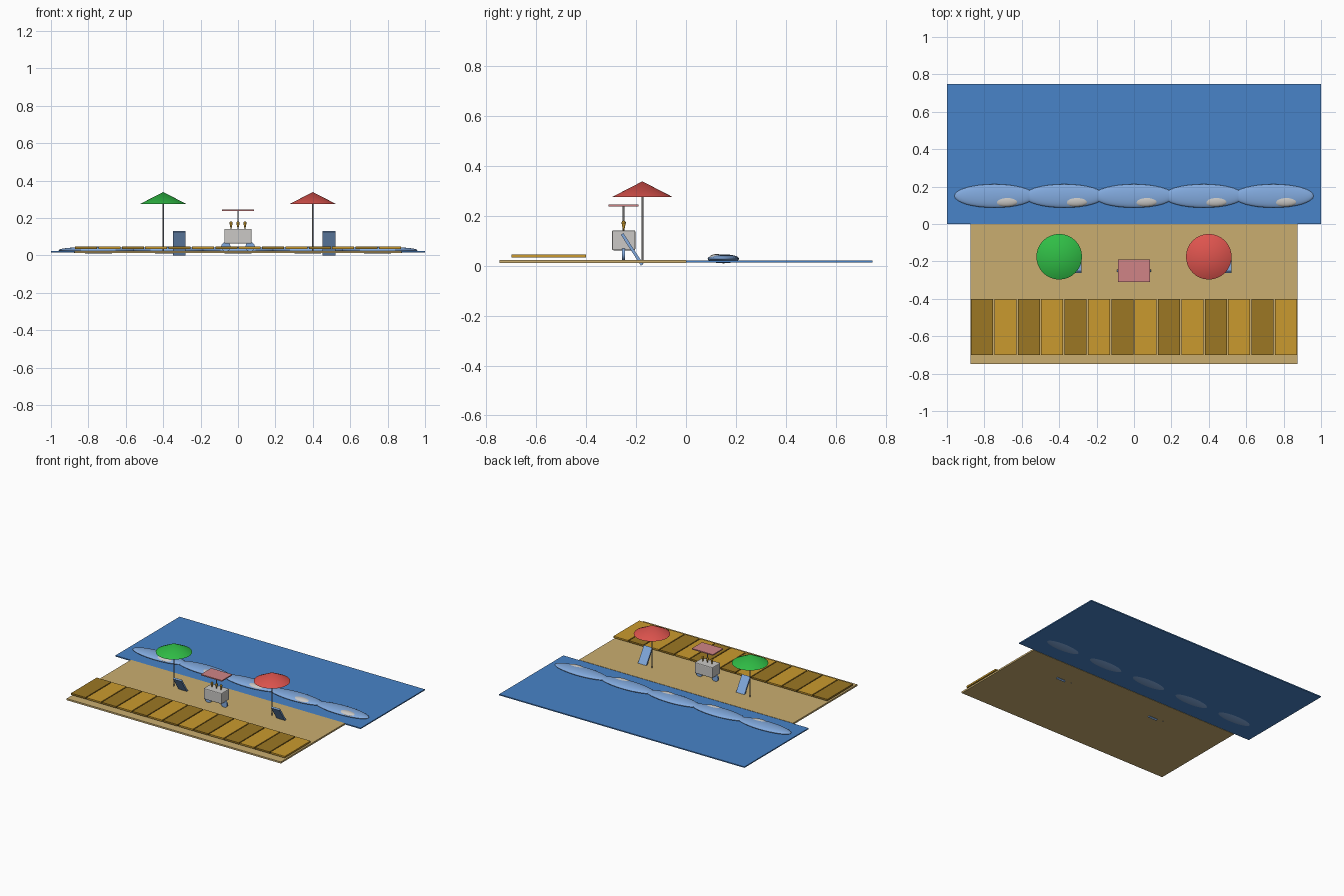
import bpy
import math

cube = bpy.data.objects.get("Cube")
if cube:
    bpy.data.objects.remove(cube, do_unlink=True)


def material(name, r, g, b):
    """Make a flat material from 0-255 display values."""
    lin = [((c / 255 + 0.055) / 1.055) ** 2.4 for c in (r, g, b)] + [1.0]
    m = bpy.data.materials.new(name)
    m.use_nodes = True
    m.diffuse_color = lin
    m.node_tree.nodes["Principled BSDF"].inputs["Base Color"].default_value = lin
    return m


SAND = material("sand", 202, 174, 112)
WATER = material("water_blue", 72, 131, 200)
LIGHT_BLUE = material("light_blue", 130, 170, 222)
PALE_GREY = material("pale_grey", 203, 201, 198)
GOLD = material("light_wood", 202, 154, 46)
BROWN = material("dark_wood", 156, 119, 35)
RED = material("red", 222, 84, 78)
GREEN = material("green", 48, 190, 70)
PINK = material("pink", 208, 132, 134)
METAL = material("pole_grey", 140, 138, 136)


def finish(name, mat, smooth=False):
    ob = bpy.context.object
    ob.name = name
    ob.data.materials.append(mat)
    bpy.ops.object.transform_apply(location=False, rotation=False, scale=True)
    if smooth:
        bpy.ops.object.shade_smooth_by_angle(angle=math.radians(40))
    return ob


def box(name, mat, center, size, tilt=0.0, bevel=0.0):
    bpy.ops.mesh.primitive_cube_add(size=1, location=center, rotation=(tilt, 0, 0))
    bpy.context.object.scale = size
    ob = finish(name, mat)
    if bevel:
        mod = ob.modifiers.new("bevel", "BEVEL")
        mod.width = bevel
        mod.segments = 2
    return ob


def ellipsoid(name, mat, center, radii, segments=32, rings=16):
    bpy.ops.mesh.primitive_uv_sphere_add(segments=segments, ring_count=rings, radius=1, location=center)
    bpy.context.object.scale = radii
    return finish(name, mat, True)


def cone(name, mat, center, r_low, r_high, height, sides=32, tilt=0.0):
    bpy.ops.mesh.primitive_cone_add(vertices=sides, radius1=r_low, radius2=r_high, depth=height,
                                    location=center, rotation=(tilt, 0, 0))
    return finish(name, mat, True)


# Ground and sea
box("sand", SAND, (0, -0.374, 0.018), (1.746, 0.748, 0.012))
box("sea", WATER, (0, 0.374, 0.018), (2, 0.748, 0.008))

# Boardwalk planks in alternating wood
for i in range(14):
    box("boardwalk_plank", GOLD if i % 2 else BROWN,
        (-0.8125 + i * 0.125, -0.55, 0.04), (0.118, 0.3, 0.012))

# Waves with foam patches
for i in range(-2, 3):
    x = i * 0.373
    ellipsoid("wave", LIGHT_BLUE, (x, 0.15, 0.028), (0.214, 0.063, 0.018))
    ellipsoid("foam", PALE_GREY, (x + 0.06, 0.123, 0.0325), (0.072, 0.03, 0.0145))

# Parasols with deck chairs
for x, colour in ((-0.4, GREEN), (0.4, RED)):
    cone("parasol_pole", METAL, (x, -0.175, 0.16), 0.004, 0.004, 0.3, 12)
    cone("parasol_canopy", colour, (x, -0.175, 0.307), 0.122, 0, 0.063)
    box("deck_chair", LIGHT_BLUE, (x + 0.086, -0.216, 0.0655), (0.068, 0.012, 0.148), tilt=0.574)

# Snack cart
CART_Y = -0.25
box("cart_body", PALE_GREY, (0, CART_Y, 0.102), (0.147, 0.094, 0.08), bevel=0.006)
box("cart_roof", PINK, (0, CART_Y, 0.242), (0.172, 0.12, 0.008))
cone("cart_roof_pole", METAL, (0, CART_Y, 0.19), 0.004, 0.004, 0.1, 12)
for side in (-1, 1):
    cone("cart_wheel", LIGHT_BLUE, (side * 0.065, CART_Y, 0.046), 0.025, 0.025, 0.012, 24, math.pi / 2)

# Ice creams on the cart
for i in (-1, 0, 1):
    x = i * 0.037
    cone("ice_cream_cone", GOLD, (x, CART_Y, 0.155), 0.002, 0.008, 0.028, 16)
    ellipsoid("ice_cream_scoop", BROWN, (x, CART_Y, 0.172), (0.009, 0.009, 0.009), 16, 8)
